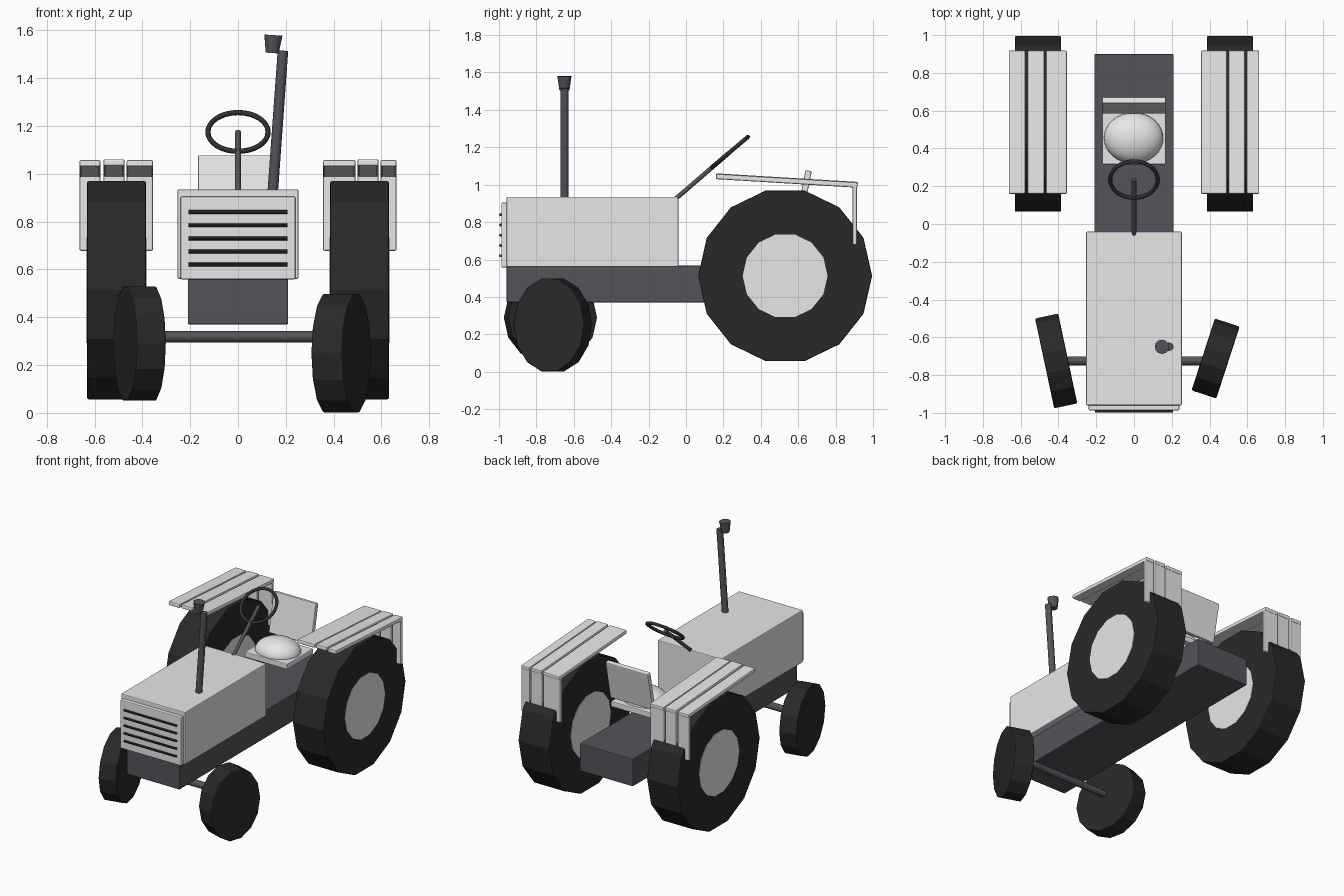
import bpy, bmesh, math
from mathutils import Vector, Matrix

cube = bpy.data.objects.get("Cube")
if cube:
    bpy.data.objects.remove(cube, do_unlink=True)


def material(name, r, g, b):
    m = bpy.data.materials.new(name)
    m.use_nodes = True
    m.diffuse_color = (r, g, b, 1)
    m.node_tree.nodes["Principled BSDF"].inputs["Base Color"].default_value = (r, g, b, 1)
    return m


PAINT = material("light grey paint", 0.8, 0.8, 0.8)
STEEL = material("dark steel", 0.09, 0.087, 0.105)
RUBBER = material("black rubber", 0.022, 0.022, 0.022)
BLACK = material("black trim", 0.03, 0.029, 0.034)


def finish(name, bm, mat, bevel=0.0, smooth=False):
    bmesh.ops.recalc_face_normals(bm, faces=bm.faces)
    me = bpy.data.meshes.new(name)
    bm.to_mesh(me)
    bm.free()
    me.materials.append(mat)
    for p in me.polygons:
        p.use_smooth = smooth
    ob = bpy.data.objects.new(name, me)
    bpy.context.collection.objects.link(ob)
    if bevel:
        mod = ob.modifiers.new("soft_edges", 'BEVEL')
        mod.width = bevel
        mod.segments = 2
        mod.limit_method = 'ANGLE'
    return ob


def box(name, lo, hi, mat, bevel=0.006):
    lo, hi = Vector(lo), Vector(hi)
    size = hi - lo
    bm = bmesh.new()
    bmesh.ops.create_cube(bm, size=1, matrix=Matrix.Translation((lo + hi) / 2) @ Matrix.Diagonal((*size, 1)))
    return finish(name, bm, mat, bevel)


def plank(name, x0, x1, a, b, thick, mat=PAINT, bevel=0.007):
    """Board spanning x0..x1 whose side outline runs from a to b in (y, z)."""
    a, b = Vector(a), Vector(b)
    d = (b - a).normalized()
    n = Vector((-d.y, d.x)) * thick / 2
    bm = bmesh.new()
    verts = [bm.verts.new((x0, p.x, p.y)) for p in (a + n, a - n, b - n, b + n)]
    face = bm.faces.new(verts)
    out = bmesh.ops.extrude_face_region(bm, geom=[face])
    moved = [v for v in out["geom"] if isinstance(v, bmesh.types.BMVert)]
    bmesh.ops.translate(bm, verts=moved, vec=(x1 - x0, 0, 0))
    return finish(name, bm, mat, bevel)


def rod(name, a, b, r1, mat, r2=None, sides=12):
    a, b = Vector(a), Vector(b)
    d = b - a
    bm = bmesh.new()
    bmesh.ops.create_cone(bm, cap_ends=True, segments=sides, radius1=r1,
                          radius2=r1 if r2 is None else r2, depth=d.length,
                          matrix=Matrix.Translation((a + b) / 2) @ d.to_track_quat('Z', 'Y').to_matrix().to_4x4())
    return finish(name, bm, mat)


def disc(name, centre, ry, rz, width, mat, yaw=0, bevel=0.006):
    """Fourteen-sided wheel body with its axle along x, turned by yaw."""
    m = (Matrix.Translation(centre) @ Matrix.Rotation(math.radians(yaw), 4, 'Z')
         @ Matrix.Diagonal((1, ry, rz, 1)) @ Matrix.Rotation(math.pi / 2, 4, 'Y'))
    bm = bmesh.new()
    n = 14
    rings = []
    for side in (-0.5, 0.5):
        rings.append([bm.verts.new(m @ Vector((math.sin(math.tau * i / n), math.cos(math.tau * i / n), side * width)))
                      for i in range(n)])
    for ring in rings:
        bm.faces.new(ring)
    for i in range(n):
        j = (i + 1) % n
        bm.faces.new((rings[0][i], rings[0][j], rings[1][j], rings[1][i]))
    ob = finish(name, bm, mat, bevel)
    if bevel:
        ob.modifiers["soft_edges"].angle_limit = math.radians(40)
    return ob


# Body: chassis, hood, nose panel with grille bars
box("chassis", (-0.21, -0.96, 0.37), (0.21, 0.9, 0.568), STEEL)
box("hood", (-0.253, -0.96, 0.56), (0.253, -0.04, 0.935), PAINT)
box("nose_panel", (-0.24, -0.987, 0.558), (0.24, -0.95, 0.905), PAINT)
for i in range(5):
    z = 0.62 + 0.055 * i
    rod(f"grille_bar_{i + 1}", (-0.207, -0.991, z), (0.207, -0.991, z), 0.008, BLACK, sides=8)

# Rear wheels, with hubs showing on both faces
for side, s in (("left", 1), ("right", -1)):
    c = (s * 0.508, 0.53, 0.513)
    disc(f"rear_tyre_{side}", c, 0.465, 0.468, 0.245, RUBBER)
    disc(f"rear_hub_{side}", c, 0.227, 0.227, 0.251, PAINT, bevel=0)

# Front wheels, each steered a little differently, and their axle
disc("front_tyre_left", (0.432, -0.712, 0.25), 0.2, 0.254, 0.138, RUBBER, yaw=-18, bevel=0.008)
disc("front_tyre_right", (-0.412, -0.725, 0.29), 0.243, 0.245, 0.125, RUBBER, yaw=12, bevel=0.008)
rod("front_axle", (-0.41, -0.725, 0.318), (0.43, -0.725, 0.318), 0.024, STEEL)

# Fenders: three boards on top and three hanging behind each rear wheel
boards = {"left": ((0.355, 0.492), (0.5, 0.588), (0.596, 0.663)),
          "right": ((-0.663, -0.575), (-0.563, -0.474), (-0.466, -0.355))}
for side, spans in boards.items():
    for i, (x0, x1) in enumerate(spans, 1):
        lift = 0.003 if i == 2 else 0
        plank(f"fender_top_{side}_{i}", x0, x1, (0.16, 1.044 + lift), (0.918, 0.998 + lift), 0.028)
        plank(f"fender_back_{side}_{i}", x0, x1, (0.902, 1.0), (0.902, 0.678), 0.024)

# Seat: pan, rounded cushion and leaning backrest
box("seat_pan", (-0.168, 0.315, 0.73), (0.168, 0.61, 0.77), PAINT)
plank("seat_back", -0.168, 0.168, (0.6, 0.8), (0.656, 1.075), 0.034)
bm = bmesh.new()
bmesh.ops.create_uvsphere(bm, u_segments=32, v_segments=16, radius=1,
                          matrix=Matrix.Translation((-0.002, 0.455, 0.77)) @ Matrix.Diagonal((0.157, 0.135, 0.09, 1)))
finish("seat_cushion", bm, PAINT, smooth=True)

# Steering column and ring
rod("steering_column", (0, -0.055, 0.925), (0, 0.235, 1.175), 0.012, STEEL)
bpy.ops.mesh.primitive_torus_add(major_segments=32, minor_segments=8, major_radius=0.126, minor_radius=0.011,
                                 location=(0, 0.235, 1.175), rotation=(math.radians(40), 0, 0))
ring = bpy.context.object
ring.name = "steering_wheel"
ring.data.materials.append(BLACK)
bpy.ops.object.shade_smooth()

# Leaning exhaust pipe with a flared cap
rod("exhaust_pipe", (0.145, -0.65, 0.92), (0.188, -0.65, 1.515), 0.022, STEEL)
rod("exhaust_cap", (0.143, -0.65, 1.505), (0.148, -0.65, 1.58), 0.027, STEEL, r2=0.038)
